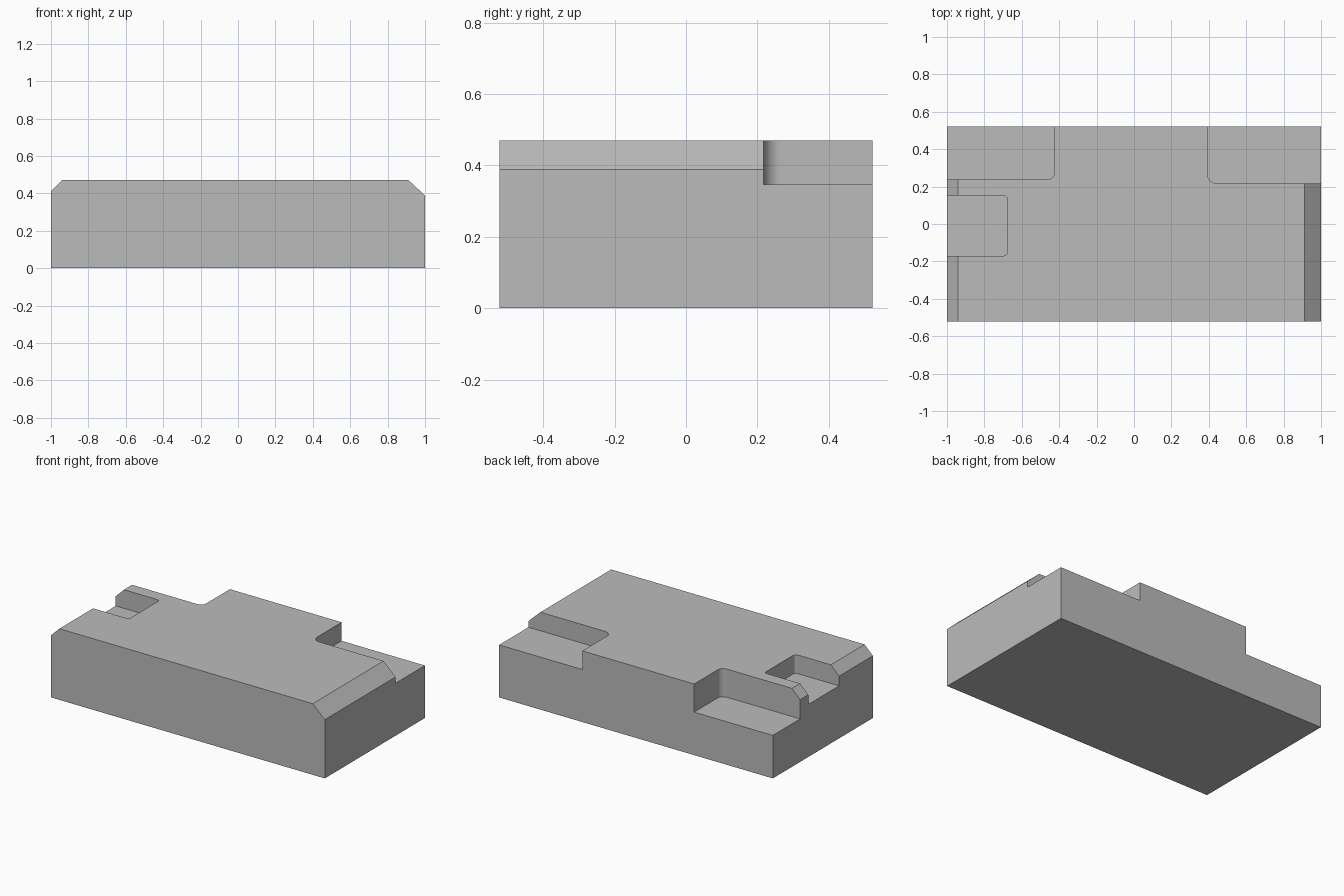
import bpy, bmesh

if "Cube" in bpy.data.objects:
    bpy.data.objects.remove(bpy.data.objects["Cube"])

HALF_Y, TOP = 0.522, 0.47

grey = bpy.data.materials.new("plain grey")
grey.use_nodes = True
colour = (0.5, 0.5, 0.5, 1)
grey.diffuse_color = colour
grey.node_tree.nodes["Principled BSDF"].inputs["Base Color"].default_value = colour


def prism(name, outline, axis, low, high):
    """Extrude an outline along y (outline in x, z) or z (outline in x, y)."""
    bm = bmesh.new()
    place = (lambda a, b: (a, low, b)) if axis == "y" else (lambda a, b: (a, b, low))
    face = bm.faces.new([bm.verts.new(place(a, b)) for a, b in outline])
    moved = bmesh.ops.extrude_face_region(bm, geom=[face])["geom"]
    step = (0, high - low, 0) if axis == "y" else (0, 0, high - low)
    bmesh.ops.translate(bm, vec=step, verts=[v for v in moved if isinstance(v, bmesh.types.BMVert)])
    bmesh.ops.recalc_face_normals(bm, faces=bm.faces)
    mesh = bpy.data.meshes.new(name)
    bm.to_mesh(mesh)
    bm.free()
    obj = bpy.data.objects.new(name, mesh)
    bpy.context.collection.objects.link(obj)
    obj.data.materials.append(grey)
    return obj


def pocket(name, x0, x1, y0, y1, floor, radius):
    """Box cutter with rounded upright corners; sides past the block stay outside it."""
    outline = [(x0, y0), (x1, y0), (x1, y1), (x0, y1)]
    obj = prism(name, outline, "z", floor, TOP + 0.2)
    bm = bmesh.new()
    bm.from_mesh(obj.data)
    upright = [e for e in bm.edges if abs(e.verts[0].co.z - e.verts[1].co.z) > 0.01]
    bmesh.ops.bevel(bm, geom=upright, offset=radius, segments=8, profile=0.5, affect="EDGES")
    bm.to_mesh(obj.data)
    bm.free()
    obj.hide_render = True
    return obj


# Block with a wide chamfer on one long end and a narrow one on the other
block = prism("block", [(-1, 0), (1, 0), (1, 0.388), (0.912, TOP), (-0.94, TOP), (-1, 0.411)],
              "y", -HALF_Y, HALF_Y)

# Two rear corner pockets and the side slot
cutters = [
    pocket("rear_left_pocket_cutter", 0.392, 1.2, 0.217, 0.8, 0.347, 0.05),
    pocket("rear_right_pocket_cutter", -1.2, -0.425, 0.237, 0.8, 0.284, 0.04),
    pocket("side_slot_cutter", -1.2, -0.678, -0.17, 0.152, 0.347, 0.02),
]
bpy.context.view_layer.objects.active = block
block.select_set(True)
for cutter in cutters:
    cut = block.modifiers.new(cutter.name, "BOOLEAN")
    cut.operation, cut.solver, cut.object = "DIFFERENCE", "EXACT", cutter
    bpy.ops.object.modifier_apply(modifier=cut.name)
    bpy.data.objects.remove(cutter)

bpy.ops.object.select_all(action="DESELECT")
block.select_set(True)
bpy.ops.object.shade_smooth_by_angle(angle=0.5)
